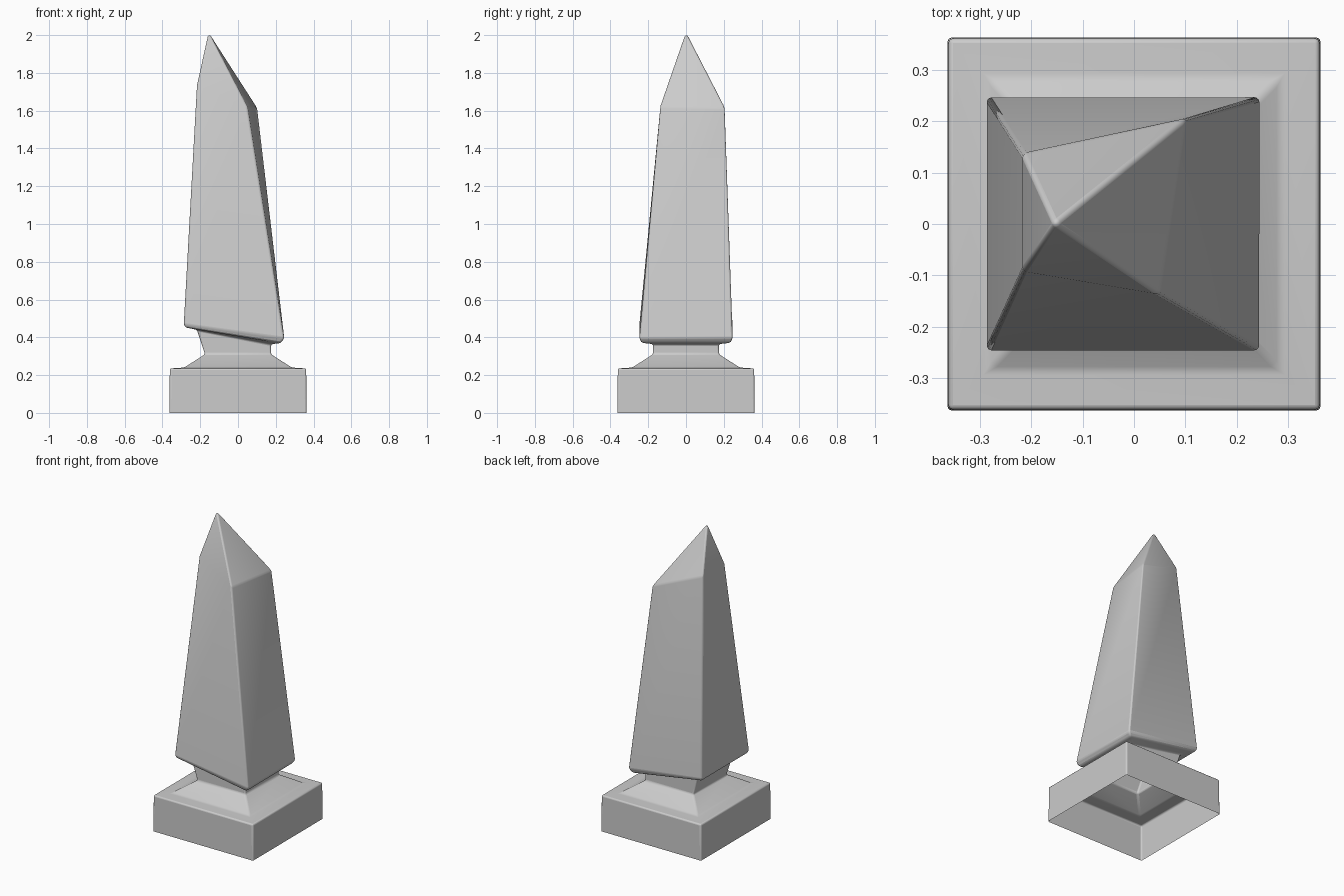
import bpy, bmesh

if "Cube" in bpy.data.objects:
    bpy.data.objects.remove(bpy.data.objects["Cube"])

def square(h, z):
    return [(-h, -h, z), (h, -h, z), (h, h, z), (-h, h, z)]

def tilted(x0, z0, x1, z1, h):
    return [(x0, -h, z0), (x1, -h, z1), (x1, h, z1), (x0, h, z0)]

# four-sided rings from the open foot up to the lopsided shoulder
rings = [
    square(0.363, 0.0),                              # plinth foot, open below
    square(0.361, 0.235),                            # plinth top
    square(0.285, 0.24),                             # foot of slope
    square(0.175, 0.31),                             # neck
    tilted(-0.218, 0.44, 0.175, 0.363, 0.175),       # neck top
    tilted(-0.277, 0.452, 0.226, 0.37, 0.236),       # shaft underside
    tilted(-0.287, 0.468, 0.245, 0.395, 0.247),      # shaft lower lip
    [(-0.217, -0.092, 1.735), (0.05, -0.137, 1.62),
     (0.102, 0.206, 1.615), (-0.217, 0.137, 1.735)],  # shoulder
]

bm = bmesh.new()
loops = [[bm.verts.new(p) for p in r] for r in rings]
for a, b in zip(loops, loops[1:]):
    for i in range(4):
        j = (i + 1) % 4
        bm.faces.new((a[i], a[j], b[j], b[i]))

# pointed tip
tip = bm.verts.new((-0.155, 0, 2.015))
for i in range(4):
    bm.faces.new((loops[-1][i], loops[-1][(i + 1) % 4], tip))

mesh = bpy.data.meshes.new("obelisk")
bm.to_mesh(mesh)
bm.free()
obj = bpy.data.objects.new("obelisk", mesh)
bpy.context.collection.objects.link(obj)

# softly rounded edges
bev = obj.modifiers.new("soft_edges", 'BEVEL')
bev.width = 0.009
bev.segments = 3
bev.limit_method = 'ANGLE'
bev.angle_limit = 0.3

bpy.context.view_layer.objects.active = obj
obj.select_set(True)
bpy.ops.object.shade_smooth_by_angle()
